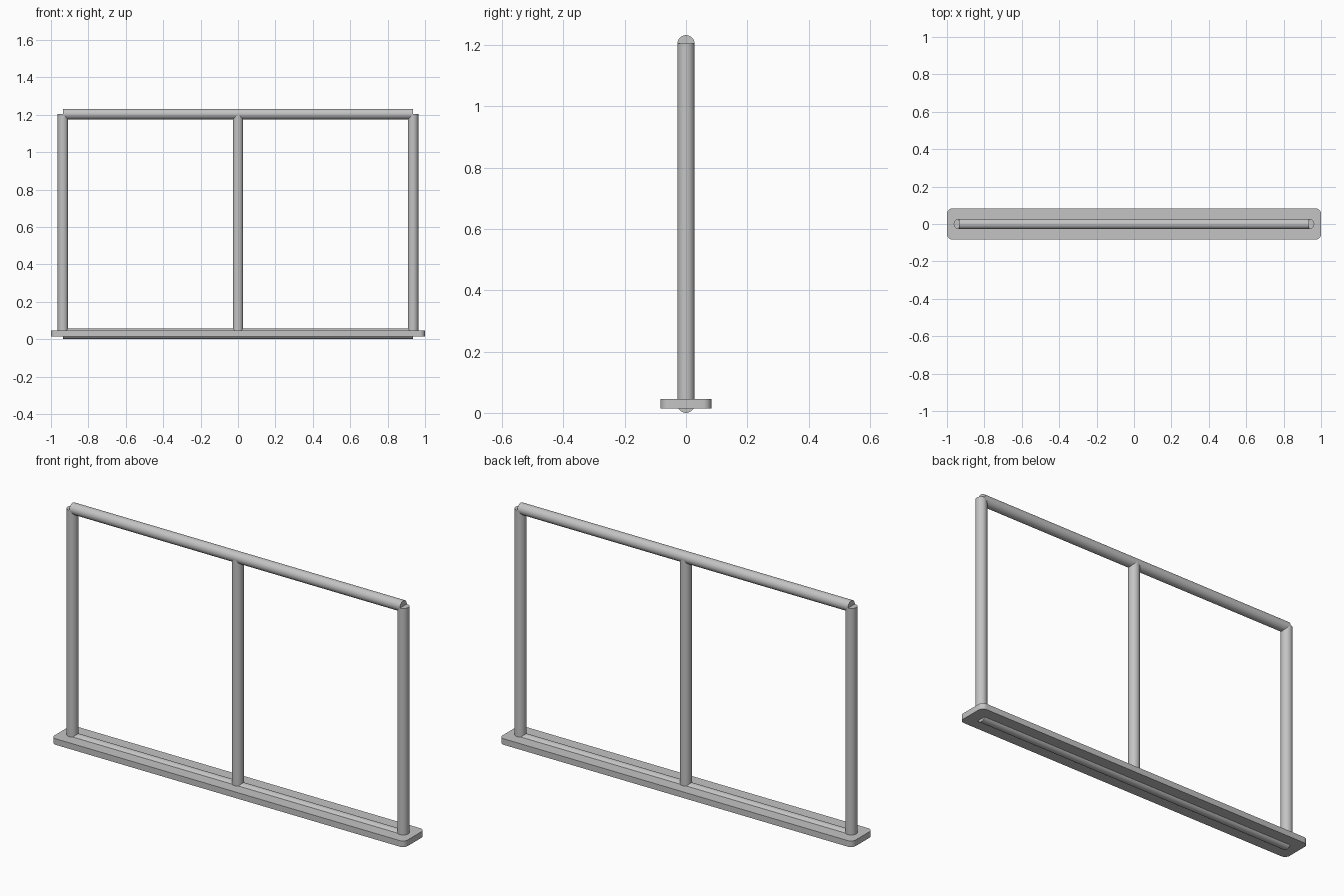
import bpy
import bmesh
import math

if "Cube" in bpy.data.objects:
    bpy.data.objects.remove(bpy.data.objects["Cube"])

R = 0.028            # tube radius
POST_X = 0.936       # outer post axis
LOW, HIGH = 0.028, 1.204   # heights of lower and upper rail axes

grey = bpy.data.materials.new("light_grey_metal")
grey.diffuse_color = (0.55, 0.55, 0.55, 1)
grey.use_nodes = True
grey.node_tree.nodes["Principled BSDF"].inputs["Base Color"].default_value = grey.diffuse_color


def finish(obj, name):
    obj.name = name
    obj.data.materials.append(grey)
    bpy.ops.object.shade_smooth_by_angle(angle=math.radians(35))


def tube(name, centre, length, rotation=(0, 0, 0)):
    bpy.ops.mesh.primitive_cylinder_add(vertices=40, radius=R, depth=length,
                                        location=centre, rotation=rotation)
    finish(bpy.context.object, name)


# Upright posts, ending on the rail axes
for name, x in (("left_post", -POST_X), ("middle_post", 0), ("right_post", POST_X)):
    tube(name, (x, 0, (LOW + HIGH) / 2), HIGH - LOW)

# Horizontal rails, ending on the outer post axes
for name, z in (("bottom_rail", LOW), ("top_rail", HIGH)):
    tube(name, (0, 0, z), 2 * POST_X, (0, math.pi / 2, 0))

# Base plate with rounded corners, the bottom rail passing through it
bpy.ops.mesh.primitive_cube_add(size=1, location=(0, 0, 0.030))
plate = bpy.context.object
bm = bmesh.new()
bm.from_mesh(plate.data)
bmesh.ops.scale(bm, vec=(2.0, 0.166, 0.031), verts=bm.verts)
corners = [e for e in bm.edges
           if abs(e.verts[0].co.z - e.verts[1].co.z) > 0.01]
bmesh.ops.bevel(bm, geom=corners, offset=0.028, segments=8, profile=0.5,
                affect='EDGES')
bm.to_mesh(plate.data)
bm.free()
finish(plate, "base_plate")
